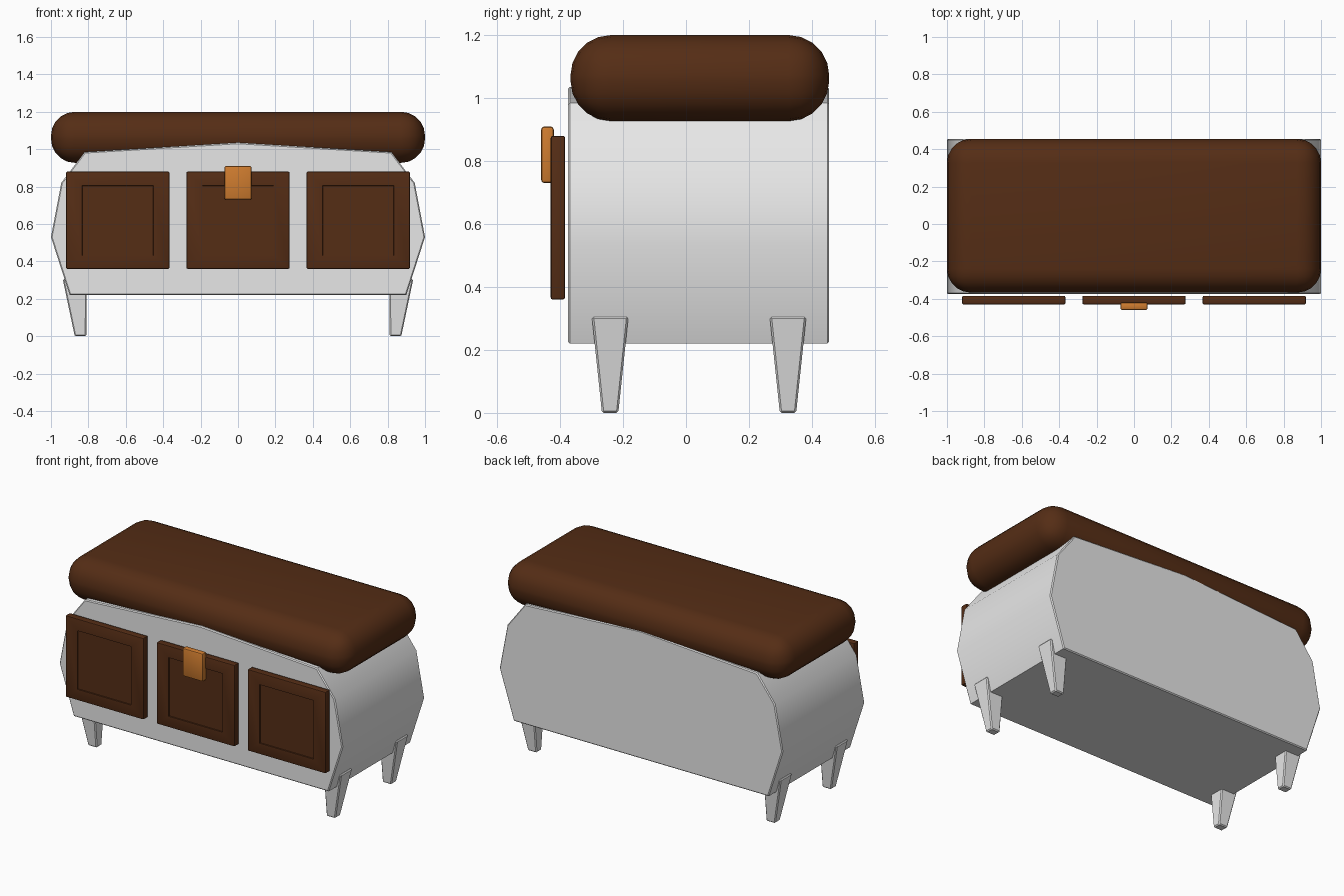
import bpy, bmesh
from math import radians, copysign

cube = bpy.data.objects.get("Cube")
if cube:
    bpy.data.objects.remove(cube, do_unlink=True)


def material(name, rgb):
    m = bpy.data.materials.new(name)
    m.use_nodes = True
    m.diffuse_color = (*rgb, 1)
    m.node_tree.nodes["Principled BSDF"].inputs["Base Color"].default_value = (*rgb, 1)
    return m


grey = material("light_grey", (0.8, 0.8, 0.8))
brown = material("dark_brown", (0.09, 0.026, 0.0075))
tan = material("tan_leather", (0.62, 0.2, 0.028))


def bevel(bm, width, segments, edges=None):
    bmesh.ops.bevel(bm, geom=edges or bm.edges[:], offset=width, offset_type='OFFSET',
                    segments=segments, profile=0.5, affect='EDGES', clamp_overlap=True)


def finish(bm, name, mat, angle=35):
    bmesh.ops.recalc_face_normals(bm, faces=bm.faces[:])
    mesh = bpy.data.meshes.new(name)
    bm.to_mesh(mesh)
    bm.free()
    mesh.materials.append(mat)
    ob = bpy.data.objects.new(name, mesh)
    bpy.context.collection.objects.link(ob)
    bpy.ops.object.select_all(action='DESELECT')
    ob.select_set(True)
    bpy.context.view_layer.objects.active = ob
    bpy.ops.object.shade_smooth_by_angle(angle=radians(angle))
    return ob


def box(lo, hi):
    bm = bmesh.new()
    bmesh.ops.create_cube(bm, size=1)
    for v in bm.verts:
        for i in range(3):
            v.co[i] = hi[i] if v.co[i] > 0 else lo[i]
    return bm


# Faceted chest body: mirrored profile extruded from front to back
half = [(0.9, 0.22), (1.0, 0.53), (0.945, 0.82), (0.82, 0.985)]
profile = half + [(0, 1.035)] + [(-x, z) for x, z in reversed(half)]
bm = bmesh.new()
face = bm.faces.new([bm.verts.new((x, -0.375, z)) for x, z in profile])
new = bmesh.ops.extrude_face_region(bm, geom=[face], use_keep_orig=True)["geom"]
for v in new:
    if isinstance(v, bmesh.types.BMVert):
        v.co.y = 0.455
bmesh.ops.recalc_face_normals(bm, faces=bm.faces[:])
rims = [e for e in bm.edges if e.verts[0].co.y == e.verts[1].co.y]
bevel(bm, 0.006, 1, rims)
finish(bm, "chest_body", grey, 40)

# Rounded seat cushion
bm = box((-1, -0.367, 0.927), (1, 0.455, 1.2))
bevel(bm, 0.128, 5)
finish(bm, "seat_cushion", brown, 40)

# Front panels with a shallow recessed field
for name, cx in (("right", -0.643), ("middle", 0), ("left", 0.643)):
    bm = box((cx - 0.276, -0.43, 0.36), (cx + 0.276, -0.384, 0.88))
    bevel(bm, 0.007, 2)
    front = min(bm.faces, key=lambda f: f.calc_center_median().y)
    bmesh.ops.inset_region(bm, faces=[front], thickness=0.07)
    for v in front.verts:
        v.co.x = cx + copysign(0.19, v.co.x - cx)
        v.co.z = 0.618 + copysign(0.187, v.co.z - 0.618)
    bmesh.ops.inset_region(bm, faces=[front], thickness=0.001, depth=-0.007)
    finish(bm, name + "_front_panel", brown, 30)

# Clasp on the middle panel
bm = box((-0.073, -0.46, 0.73), (0.073, -0.42, 0.91))
bevel(bm, 0.01, 2)
finish(bm, "clasp", tan, 30)

# Tapered legs at the four corners
for end, cy in (("front", -0.241), ("back", 0.324)):
    for side, s in (("left", 1), ("right", -1)):
        bm = box((0.81, -1, 0), (0.937, 1, 0.305))
        for v in bm.verts:
            top = v.co.z > 0.1
            v.co.y = cy + copysign(0.058 if top else 0.026, v.co.y)
            if not top:
                v.co.x = 0.873 if v.co.x > 0.9 else 0.811
            v.co.x *= s
        bmesh.ops.recalc_face_normals(bm, faces=bm.faces[:])
        bevel(bm, 0.006, 1)
        finish(bm, end + "_" + side + "_leg", grey, 30)
